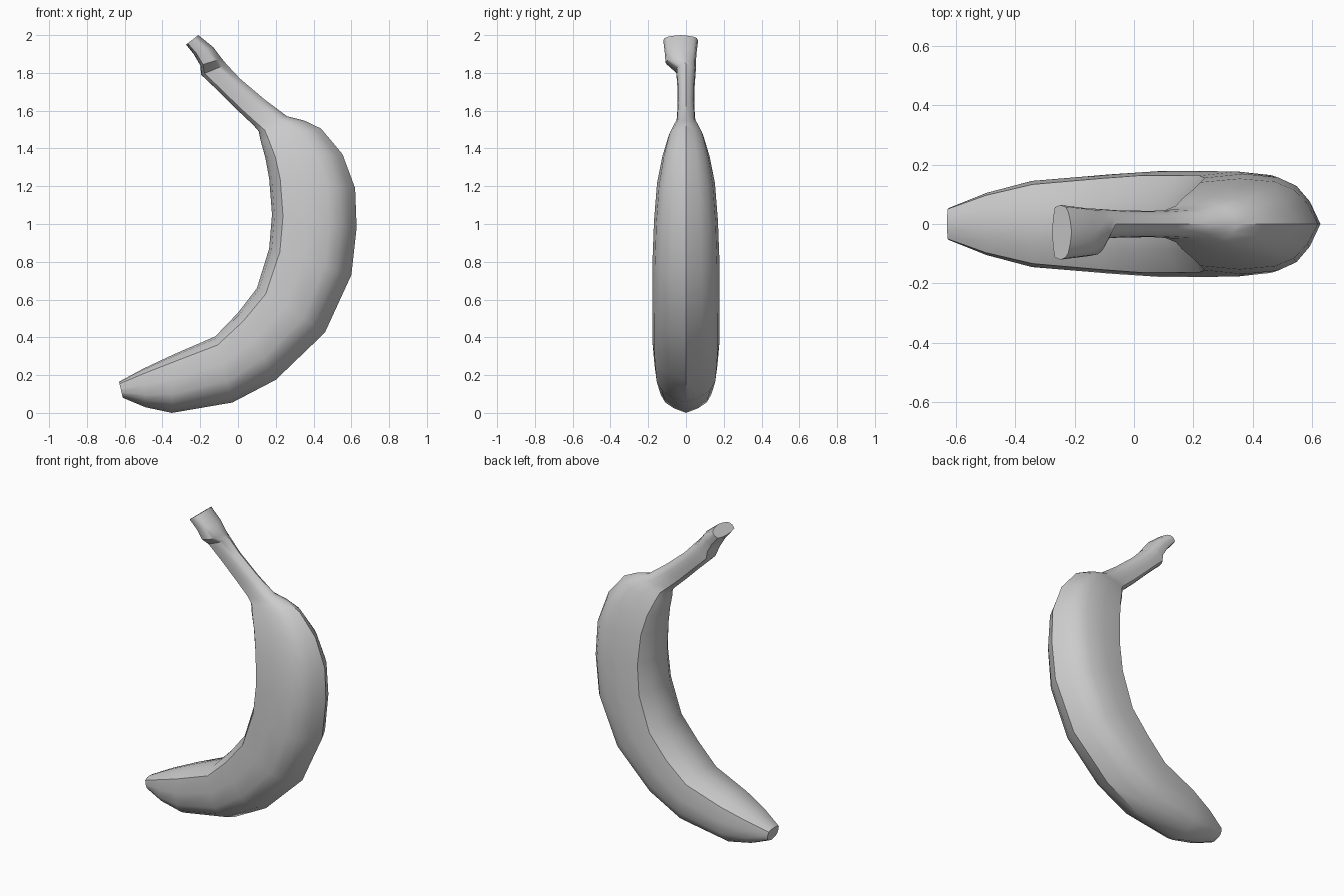
import bpy, bmesh, math
from mathutils import Vector

# Sections from blossom tip to stem end:
# inner x, inner z, outer x, outer z, half width, y offset
SECTIONS = [
    (-.63, .165, -.61, .08, .055, 0),
    (-.50, .235, -.49, .03, .105, 0),
    (-.34, .31, -.35, .0, .145, 0),
    (-.12, .405, -.03, .055, .167, 0),
    (.00, .53, .20, .175, .178, 0),
    (.10, .66, .46, .425, .178, 0),
    (.165, .87, .60, .73, .177, 0),
    (.18, 1.05, .628, .98, .169, 0),
    (.165, 1.24, .62, 1.19, .153, 0),
    (.145, 1.35, .553, 1.37, .125, 0),
    (.12, 1.44, .44, 1.505, .092, 0),
    (.11, 1.49, .35, 1.548, .067, 0),
    (.08, 1.525, .26, 1.57, .05, 0),
    (.00, 1.60, .14, 1.66, .044, 0),
    (-.10, 1.70, .01, 1.77, .046, 0),
    (-.195, 1.79, -.06, 1.845, .052, 0),
    (-.20, 1.84, -.085, 1.875, .08, -.028),
    (-.235, 1.90, -.13, 1.935, .085, -.028),
    (-.275, 1.95, -.21, 2.0, .092, -.028),
]
# Half cross-section: depth from inner to outer edge, fraction of half width
HALF = [(0, 0), (.03, .5), (.13, .92), (.42, 1), (.68, .93), (.82, .76), (.92, .45), (1, 0)]
PROFILE = HALF + [(u, -v) for u, v in HALF[-2:0:-1]]

# Loft the peel through the sections
bm = bmesh.new()
rings = []
for ix, iz, ox, oz, w, yc in SECTIONS:
    a, b = Vector((ix, yc, iz)), Vector((ox, yc, oz))
    rings.append([bm.verts.new(a.lerp(b, u) + Vector((0, v * w, 0))) for u, v in PROFILE])
n = len(PROFILE)
for r, s in zip(rings, rings[1:]):
    for i in range(n):
        j = (i + 1) % n
        bm.faces.new((r[i], r[j], s[j], s[i]))
bm.faces.new(rings[0])
bm.faces.new(rings[-1])
bmesh.ops.recalc_face_normals(bm, faces=bm.faces)

mesh = bpy.data.meshes.new("banana")
bm.to_mesh(mesh)
bm.free()
banana = bpy.data.objects.new("banana", mesh)
bpy.context.collection.objects.link(banana)
bpy.context.view_layer.objects.active = banana
banana.select_set(True)
bpy.ops.object.shade_smooth_by_angle(angle=math.radians(42))
